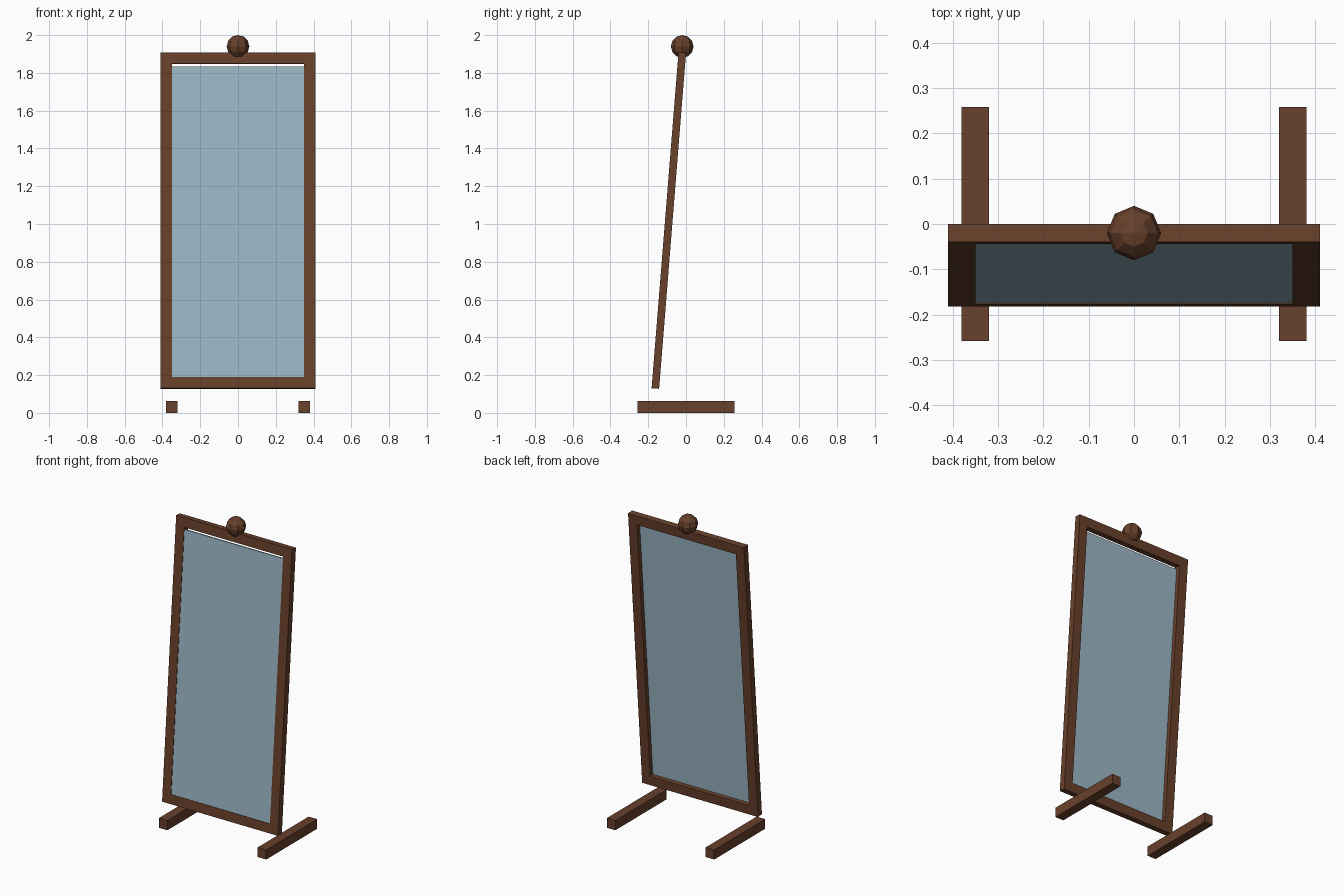
import bpy, bmesh, math
from mathutils import Matrix, Vector

if "Cube" in bpy.data.objects:
    bpy.data.objects.remove(bpy.data.objects["Cube"])

TILT = Matrix.Translation((0, -0.091, 1.018)) @ Matrix.Rotation(-0.08, 4, 'X')


def material(name, color):
    m = bpy.data.materials.new(name)
    m.diffuse_color = color
    m.use_nodes = True
    m.node_tree.nodes["Principled BSDF"].inputs["Base Color"].default_value = m.diffuse_color
    return m


wood = material("wood", (0.138, 0.052, 0.024, 1))
glass = material("mirror_glass", (0.33, 0.48, 0.57, 0.8))


def finish(name, bm, mat, matrix=Matrix()):
    bmesh.ops.recalc_face_normals(bm, faces=bm.faces[:])
    me = bpy.data.meshes.new(name)
    bm.to_mesh(me)
    bm.free()
    me.materials.append(mat)
    ob = bpy.data.objects.new(name, me)
    ob.matrix_world = matrix
    bpy.context.collection.objects.link(ob)
    return ob


def box(name, center, size, mat, matrix=Matrix()):
    bm = bmesh.new()
    bmesh.ops.create_cube(bm, size=1, matrix=Matrix.Translation(center) @ Matrix.Diagonal((*size, 1)))
    return finish(name, bm, mat, matrix)


# tilted rectangular frame: a closed ring of four rails
W, H, RAIL, D = 0.41, 0.892, 0.06, 0.02
bm = bmesh.new()
corners = [(-1, -1), (1, -1), (1, 1), (-1, 1)]
section = [(0, -D), (0, D), (RAIL, D), (RAIL, -D)]
rings = [[bm.verts.new((sx * (W - inset), y, sz * (H - inset))) for inset, y in section]
         for sx, sz in corners]
for i in range(4):
    a, b = rings[i], rings[(i + 1) % 4]
    for j in range(4):
        k = (j + 1) % 4
        bm.faces.new((a[j], a[k], b[k], b[j]))
finish("mirror_frame", bm, wood, TILT)

# glass pane near the front, with a small gap at the top
box("mirror_pane", (0, -0.012, -0.007), (0.70, 0.01, 1.650), glass, TILT)

# ball finial on the top rail
bm = bmesh.new()
bmesh.ops.create_uvsphere(bm, u_segments=8, v_segments=6, radius=0.06)
finish("finial", bm, wood, Matrix.Translation((0, -0.02, 1.94)))

# floor feet
for side, sx in (("left", -1), ("right", 1)):
    box(side + "_foot", (sx * 0.35, 0, 0.031), (0.06, 0.515, 0.062), wood)
